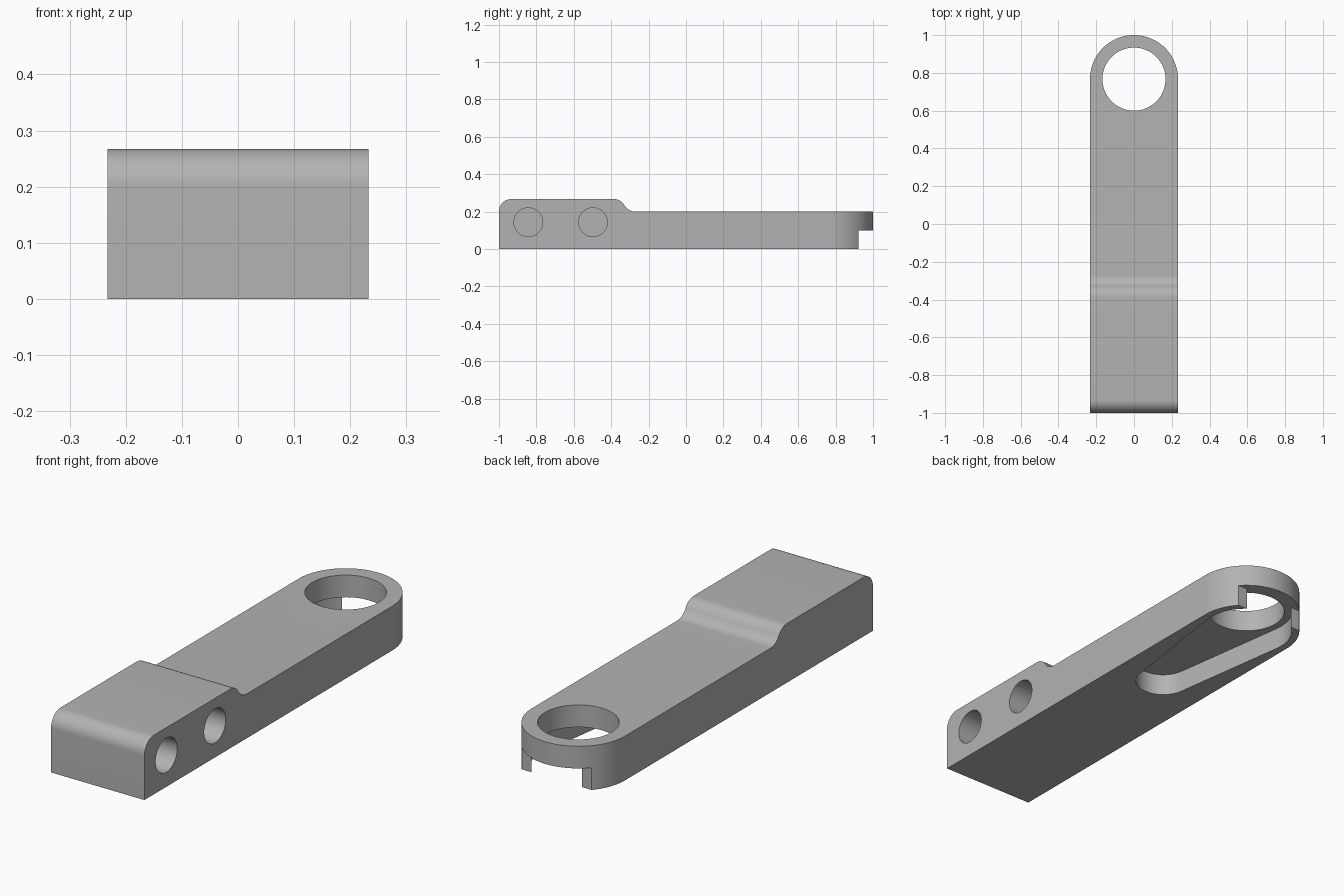
import bpy
import bmesh
from math import sin, cos, pi, asin
from mathutils import Vector

if "Cube" in bpy.data.objects:
    bpy.data.objects.remove(bpy.data.objects["Cube"], do_unlink=True)

HALF_W = 0.233            # half width, also the radius of the round end
EYE_Y = 1 - HALF_W        # centre of the round end
LOW, HIGH = 0.2, 0.267    # arm and block heights
FILLET = 0.067
POCKET_Z = 0.1

grey = bpy.data.materials.new("satin_grey")
grey.use_nodes = True
color = (0.45, 0.45, 0.45, 1)
grey.diffuse_color = color
grey.node_tree.nodes["Principled BSDF"].inputs["Base Color"].default_value = color


def arc(cx, cy, r, start, end, n):
    """Points along a circular arc, angles in radians."""
    return [(cx + r * cos(start + (end - start) * i / n),
             cy + r * sin(start + (end - start) * i / n)) for i in range(n + 1)]


def circle(cx, cy, r, n=64):
    return arc(cx, cy, r, 0, 2 * pi, n)[:-1]


def prism(name, outline, low, high, axis="z"):
    """Extrude a closed outline: (x, y) along z, or (y, z) along x."""
    place = (lambda a, b, c: (a, b, c)) if axis == "z" else (lambda a, b, c: (c, a, b))
    bm = bmesh.new()
    face = bm.faces.new([bm.verts.new(place(a, b, low)) for a, b in outline])
    lift = Vector(place(0, 0, high - low))
    new = bmesh.ops.extrude_face_region(bm, geom=[face])["geom"]
    bmesh.ops.translate(bm, vec=lift, verts=[v for v in new if isinstance(v, bmesh.types.BMVert)])
    bmesh.ops.recalc_face_normals(bm, faces=bm.faces)
    mesh = bpy.data.meshes.new(name)
    bm.to_mesh(mesh)
    bm.free()
    mesh.materials.append(grey)
    obj = bpy.data.objects.new(name, mesh)
    bpy.context.collection.objects.link(obj)
    return obj


def cut(body, tool, operation="DIFFERENCE"):
    """Apply a boolean, then drop the cutter."""
    tool.hide_render = True
    mod = body.modifiers.new(tool.name, "BOOLEAN")
    mod.operation = operation
    mod.solver = "EXACT"
    mod.object = tool
    bpy.context.view_layer.objects.active = body
    bpy.ops.object.modifier_apply(modifier=mod.name)
    bpy.data.objects.remove(tool, do_unlink=True)


# Side profile: rounded front corner and an S-shaped step down to the arm
step_y = -0.387
run = 2 * FILLET * sin(pi / 3)
profile = [(-1, 0), (1.1, 0), (1.1, LOW)]
profile += arc(step_y + run, LOW + FILLET, FILLET, 1.5 * pi, 1.5 * pi - pi / 3, 10)
profile += arc(step_y, HIGH - FILLET, FILLET, pi / 6, pi / 2, 10)[1:]
profile += arc(-1 + FILLET, HIGH - FILLET, FILLET, pi / 2, pi, 14)
link_arm = prism("link_arm", profile, -0.3, 0.3, "x")

# Plan outline with the round end
plan = [(-HALF_W, -1.2), (HALF_W, -1.2)] + arc(0, EYE_Y, HALF_W, 0, pi, 64)
cut(link_arm, prism("plan_cutter", plan, -0.2, 0.5), "INTERSECT")

# Tapered pocket in the underside, rounded at both ends
small_r, big_r, small_y = 0.12, 0.2, 0.2
tilt = asin((big_r - small_r) / (EYE_Y - small_y))
pocket = arc(0, EYE_Y, big_r, -tilt, pi + tilt, 64)
pocket += arc(0, small_y, small_r, pi + tilt, 2 * pi - tilt, 40)
cut(link_arm, prism("pocket_cutter", pocket, -0.1, POCKET_Z))

# Notch across the lower half of the round end
notch = [(-0.4, 0.922), (0.4, 0.922), (0.4, 1.2), (-0.4, 1.2)]
cut(link_arm, prism("notch_cutter", notch, -0.1, POCKET_Z))

# Eye through the round end
cut(link_arm, prism("eye_cutter", circle(0, EYE_Y, 0.167), -0.1, 0.5))

# Two blind holes in one side of the block
for y in (-0.843, -0.497):
    cut(link_arm, prism("side_hole_cutter", circle(y, 0.143, 0.077, 48), -0.1, 0.4, "x"))

bpy.ops.object.select_all(action="DESELECT")
link_arm.select_set(True)
bpy.context.view_layer.objects.active = link_arm
bpy.ops.object.shade_smooth_by_angle(angle=pi / 6)
